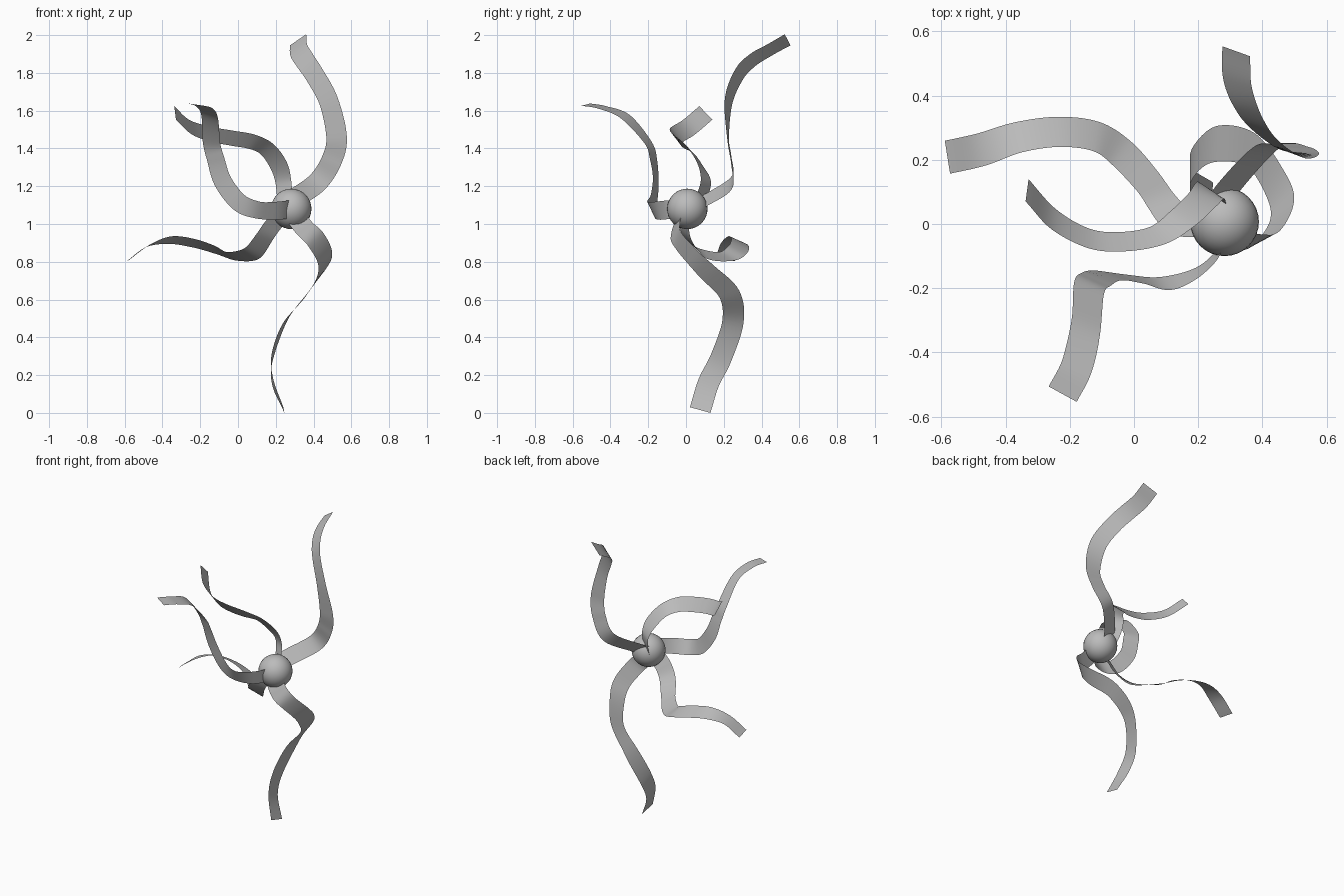
import bpy, bmesh
from mathutils import Vector

grey = bpy.data.materials.new("plain_grey")
grey.diffuse_color = (0.5, 0.5, 0.5, 1)


def finish(name, bm):
    mesh = bpy.data.meshes.new(name)
    bm.to_mesh(mesh)
    bm.free()
    mesh.materials.append(grey)
    for p in mesh.polygons:
        p.use_smooth = True
    obj = bpy.data.objects.new(name, mesh)
    bpy.context.collection.objects.link(obj)
    return obj


def spline(pts, steps):
    """Smooth interpolation through all key points."""
    v = [Vector(p) for p in pts]
    v = [2 * v[0] - v[1]] + v + [2 * v[-1] - v[-2]]
    out = []
    for a, b, c, d in zip(v, v[1:], v[2:], v[3:]):
        for i in range(steps):
            t = i / steps
            out.append(0.5 * (2 * b + (c - a) * t + (2 * a - 5 * b + 4 * c - d) * t * t
                              + (3 * b - a - 3 * c + d) * t ** 3))
    return out + [v[-2]]


def ribbon(name, width, keys, steps=8):
    """Flat strip; each key is a centre point followed by the across direction."""
    mid = spline([k[:3] for k in keys], steps)
    side = spline([Vector(k[3:]).normalized() for k in keys], steps)
    bm = bmesh.new()
    rows = []
    for i, (p, s) in enumerate(zip(mid, side)):
        t = (mid[min(i + 1, len(mid) - 1)] - mid[max(i - 1, 0)]).normalized()
        s = (s - t * s.dot(t)).normalized() * width / 2
        rows.append((bm.verts.new(p - s), bm.verts.new(p + s)))
    for (a, b), (c, d) in zip(rows, rows[1:]):
        bm.faces.new((a, b, d, c))
    return finish(name, bm)


# central ball
ball = bmesh.new()
bmesh.ops.create_uvsphere(ball, u_segments=32, v_segments=16, radius=0.107)
bmesh.ops.translate(ball, verts=ball.verts, vec=(0.282, 0.007, 1.08))
finish("ball", ball)

# tall ribbon rising to the right
ribbon("upper_ribbon", 0.109, [
    (.26, .05, 1.10, .08, -.01, -.075), (.30, .12, 1.135, .08, -.01, -.075),
    (.42, .243, 1.22, .085, 0, -.07), (.495, .24, 1.335, .1, 0, -.05),
    (.522, .222, 1.46, .11, -.01, 0), (.48, .225, 1.65, .1, -.04, .02),
    (.405, .28, 1.79, .09, -.045, .04), (.355, .35, 1.865, .09, -.045, .045),
    (.322, .44, 1.92, .09, -.045, .045), (.318, .538, 1.975, .085, -.045, .05)])

# long ribbon hanging to the floor
ribbon("lower_ribbon", 0.113, [
    (.29, -.03, 1.06, .09, .03, .03), (.35, -.055, .98, .09, .04, .04),
    (.41, -.045, .92, .09, .05, .045), (.46, .035, .825, .075, .065, .05),
    (.445, .115, .745, .06, .07, .065), (.365, .23, .628, .03, .1, .045),
    (.25, .248, .48, .025, .105, .02), (.18, .185, .29, .005, .105, -.035),
    (.185, .12, .16, -.005, .11, -.035), (.243, .075, .015, 0, .115, -.016)])

# ribbon sweeping low to the left
ribbon("left_ribbon", 0.104, [
    (.25, -.01, 1.06, .08, .05, -.03), (.19, -.012, 1.0, .08, .05, -.03),
    (.14, .005, .93, .08, .05, -.035), (.088, .068, .857, .075, .055, -.06),
    (.04, .135, .832, .08, .055, -.06), (-.038, .22, .83, .045, .087, -.045),
    (-.117, .272, .862, .015, .09, -.045), (-.233, .287, .898, 0, .09, -.045),
    (-.36, .27, .915, -.01, .085, -.035), (-.475, .232, .885, -.015, .085, -.01),
    (-.581, .208, .808, .006, .095, .008)])

# ribbon arching up and left behind
ribbon("arched_ribbon", 0.1, [
    (.26, .06, 1.10, .08, -.06, 0), (.247, .09, 1.16, .08, -.06, 0),
    (.238, .105, 1.235, .08, -.05, .01), (.213, .075, 1.315, .08, -.04, .035),
    (.155, .02, 1.395, .065, -.045, .045), (.075, -.035, 1.435, .045, -.045, .06),
    (-.035, -.055, 1.455, .015, -.05, .065), (-.14, -.045, 1.475, 0, -.055, .07),
    (-.25, .015, 1.512, -.01, -.055, .065), (-.333, .105, 1.588, 0, -.07, .055)])

# ribbon curling up and forward
ribbon("front_ribbon", 0.1, [
    (.28, -.04, 1.08, 0, -.03, .09), (.255, -.10, 1.075, 0, -.03, .09),
    (.19, -.155, 1.07, 0, -.035, .09), (.1, -.185, 1.075, .03, -.04, .085),
    (.005, -.172, 1.115, .06, -.03, .08), (-.08, -.16, 1.225, .09, -.03, .03),
    (-.117, -.172, 1.34, .09, -.035, 0), (-.14, -.2, 1.43, .09, -.035, -.01),
    (-.15, -.32, 1.567, .085, -.048, -.015), (-.178, -.443, 1.617, .08, -.045, -.01),
    (-.222, -.53, 1.632, .075, -.055, -.01)])
